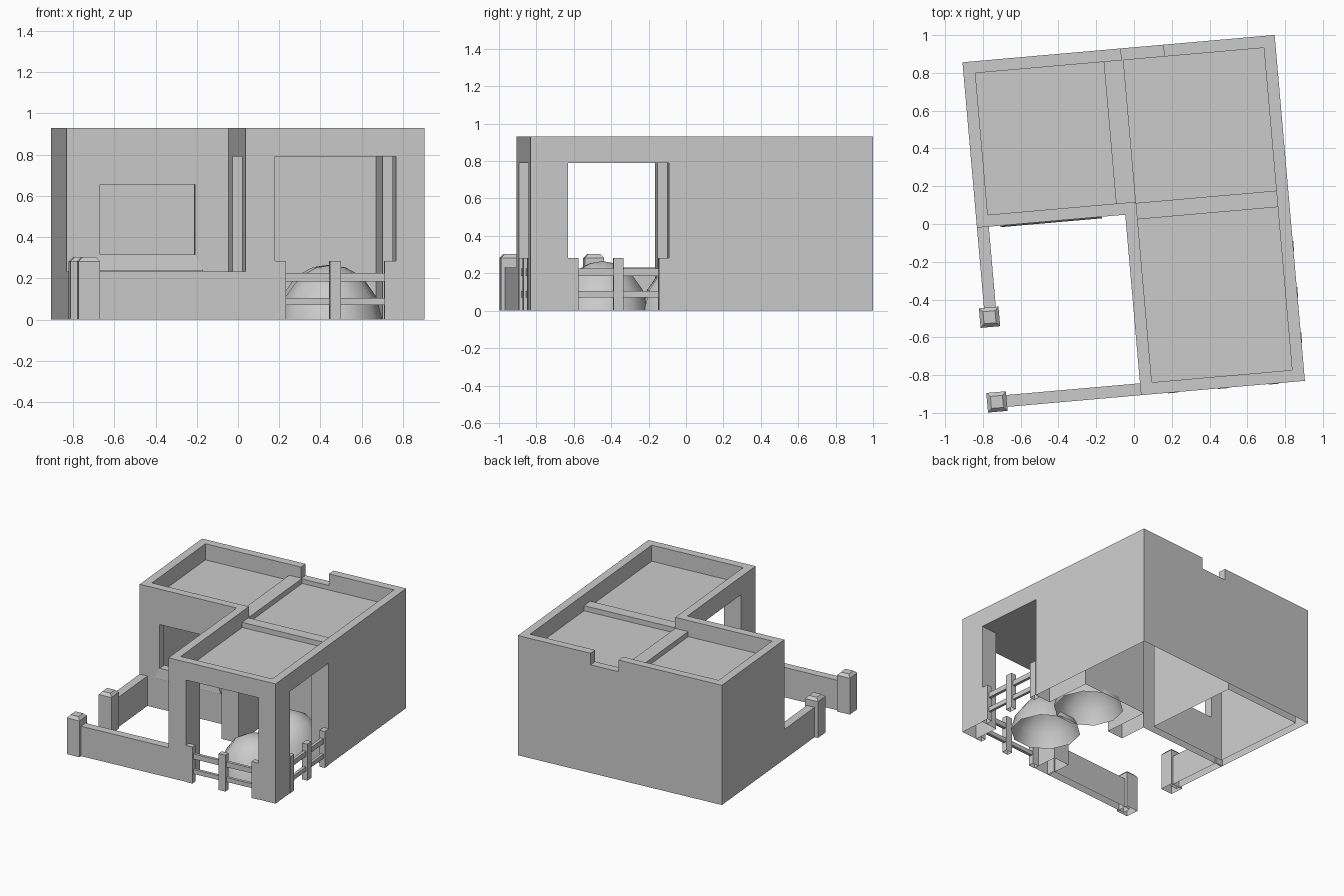
import bpy, bmesh, math

if "Cube" in bpy.data.objects:
    bpy.data.objects.remove(bpy.data.objects["Cube"])

TURN = math.radians(5)      # the whole house is turned slightly on the plot
H = 0.93
U0, UM, U1 = -0.83, -0.042, 0.829      # left side, wing side, right side
V0, VM, V1 = -0.906, 0.053, 0.932      # wing front, inner front, back
T = 0.063                              # wall thickness


def open_bottom(bm):
    # parts have no underside where they meet the ground
    low = [f for f in bm.faces if all(v.co.z < 0.001 for v in f.verts)]
    bmesh.ops.delete(bm, geom=low, context="FACES")


def add(name, bm, keep_bottom=False):
    bmesh.ops.recalc_face_normals(bm, faces=bm.faces)
    if not keep_bottom:
        open_bottom(bm)
    me = bpy.data.meshes.new(name)
    bm.to_mesh(me)
    bm.free()
    ob = bpy.data.objects.new(name, me)
    ob.rotation_euler.z = TURN
    bpy.context.collection.objects.link(ob)
    return ob


def prism(name, pts, z0, z1, keep_bottom=False):
    bm = bmesh.new()
    f = bm.faces.new([bm.verts.new((x, y, z0)) for x, y in pts])
    r = bmesh.ops.extrude_face_region(bm, geom=[f])
    for v in r["geom"]:
        if isinstance(v, bmesh.types.BMVert):
            v.co.z = z1
    return add(name, bm, keep_bottom)


def box(name, x0, x1, y0, y1, z0, z1, keep_bottom=False):
    return prism(name, [(x0, y0), (x1, y0), (x1, y1), (x0, y1)], z0, z1, keep_bottom)


def l_shape(t):
    return [(UM + t, V0 + t), (U1 - t, V0 + t), (U1 - t, V1 - t),
            (U0 + t, V1 - t), (U0 + t, VM + t), (UM + t, VM + t)]


# L-shaped house with cut-out parapet, porch, left room and window
house = prism("house_walls", l_shape(0), 0, H, True)
D = 0.79
cutters = [
    prism("cut_parapet", l_shape(T), 0.805, 1.1, True),
    box("cut_left_room", U0 + T, -0.085, VM + T, V1 - T, -0.1, D - 0.002, True),
    box("cut_porch_length", 0.10, 0.69, -1.0, 0.2, -0.11, D, True),
    box("cut_porch_across", -0.2, 1.0, -0.705, -0.163, -0.12, D, True),
    box("cut_window", -0.667, -0.205, 0.0, 0.2, 0.315, 0.655, True),
    box("cut_roof_drain", 0.011, 0.237, 0.85, 1.0, 0.84, 1.1, True),
]
for c in cutters:
    m = house.modifiers.new(c.name, "BOOLEAN")
    m.operation = "DIFFERENCE"
    m.solver = "EXACT"
    m.object = c
bpy.context.view_layer.update()
dg = bpy.context.evaluated_depsgraph_get()
cut_mesh = bpy.data.meshes.new_from_object(house.evaluated_get(dg))
house.modifiers.clear()
house.data = cut_mesh
for c in cutters:
    bpy.data.objects.remove(c)
bm = bmesh.new()
bm.from_mesh(cut_mesh)
open_bottom(bm)
bm.to_mesh(cut_mesh)
bm.free()

# Raised beams on the roof
box("roof_beam_long", -0.085, 0.02, VM + T, V1 - T, 0.80, 0.845)
box("roof_beam_cross", 0.02, U1 - T, 0.023, 0.11, 0.80, 0.845)

# Sloping window sill, flared at the foot
bm = bmesh.new()
ring = []
for x0, x1, y, z in ((-0.705, -0.165, VM - 0.008, 0.235), (-0.667, -0.205, VM, 0.315)):
    ring.append([bm.verts.new(p) for p in ((x0, y, z), (x1, y, z), (x1, VM + 0.01, z), (x0, VM + 0.01, z))])
a, b = ring
bm.faces.new(a)
bm.faces.new(b)
for i in range(4):
    j = (i + 1) % 4
    bm.faces.new((a[i], a[j], b[j], b[i]))
add("window_sill", bm)

# Low yard walls
box("yard_wall_left", U0, U0 + T, -0.40, VM + 0.01, 0, 0.232)
box("yard_wall_front", -0.80, UM + 0.01, V0, V0 + T, 0, 0.232)


# Gate posts with bevelled caps
def gate_post(name, x, y):
    bm = bmesh.new()
    rings = [[bm.verts.new((x + sx * r, y + sy * r, z)) for sx, sy in ((-1, -1), (1, -1), (1, 1), (-1, 1))]
             for r, z in ((0.052, 0), (0.052, 0.282), (0.032, 0.303))]
    for p, q in zip(rings, rings[1:]):
        for i in range(4):
            j = (i + 1) % 4
            bm.faces.new((p[i], p[j], q[j], q[i]))
    bm.faces.new(rings[0])
    bm.faces.new(rings[-1])
    add(name, bm)


gate_post("gate_post_back", -0.805, -0.425)
gate_post("gate_post_front", -0.805, -0.875)

# Railings in the front and right openings
for i, p in enumerate((0.10, 0.368, 0.635)):
    box(f"front_rail_post_{i}", p, p + 0.055, V0 - 0.003, V0 + 0.04, 0, 0.283)
for i, p in enumerate((-0.705, -0.462, -0.218)):
    box(f"side_rail_post_{i}", U1 - 0.04, U1 + 0.003, p, p + 0.055, 0, 0.283)
for i, (z0, z1) in enumerate(((0.07, 0.104), (0.185, 0.225))):
    box(f"front_rail_{i}", 0.10, 0.69, V0 + 0.01, V0 + 0.032, z0, z1)
    box(f"side_rail_{i}", U1 - 0.032, U1 - 0.01, -0.705, -0.163, z0, z1)


# Heaped domes inside the porch, open underneath
def dome(name, x, y, sides=10):
    bm = bmesh.new()
    rings = [[bm.verts.new((x + r * math.cos(k * math.tau / sides), y + r * math.sin(k * math.tau / sides), z))
              for k in range(sides)] for r, z in ((0.25, 0), (0.222, 0.11), (0.15, 0.21), (0.07, 0.253))]
    top = bm.verts.new((x, y, 0.265))
    bm.faces.new(rings[0])
    for p, q in zip(rings, rings[1:]):
        for i in range(sides):
            j = (i + 1) % sides
            bm.faces.new((p[i], p[j], q[j], q[i]))
    for i in range(sides):
        bm.faces.new((rings[-1][i], rings[-1][(i + 1) % sides], top))
    ob = add(name, bm)
    ob.data.shade_smooth()
    ob.data.set_sharp_from_angle(angle=math.radians(40))


dome("heap_front", 0.41, -0.485)
dome("heap_back", 0.43, -0.03)
